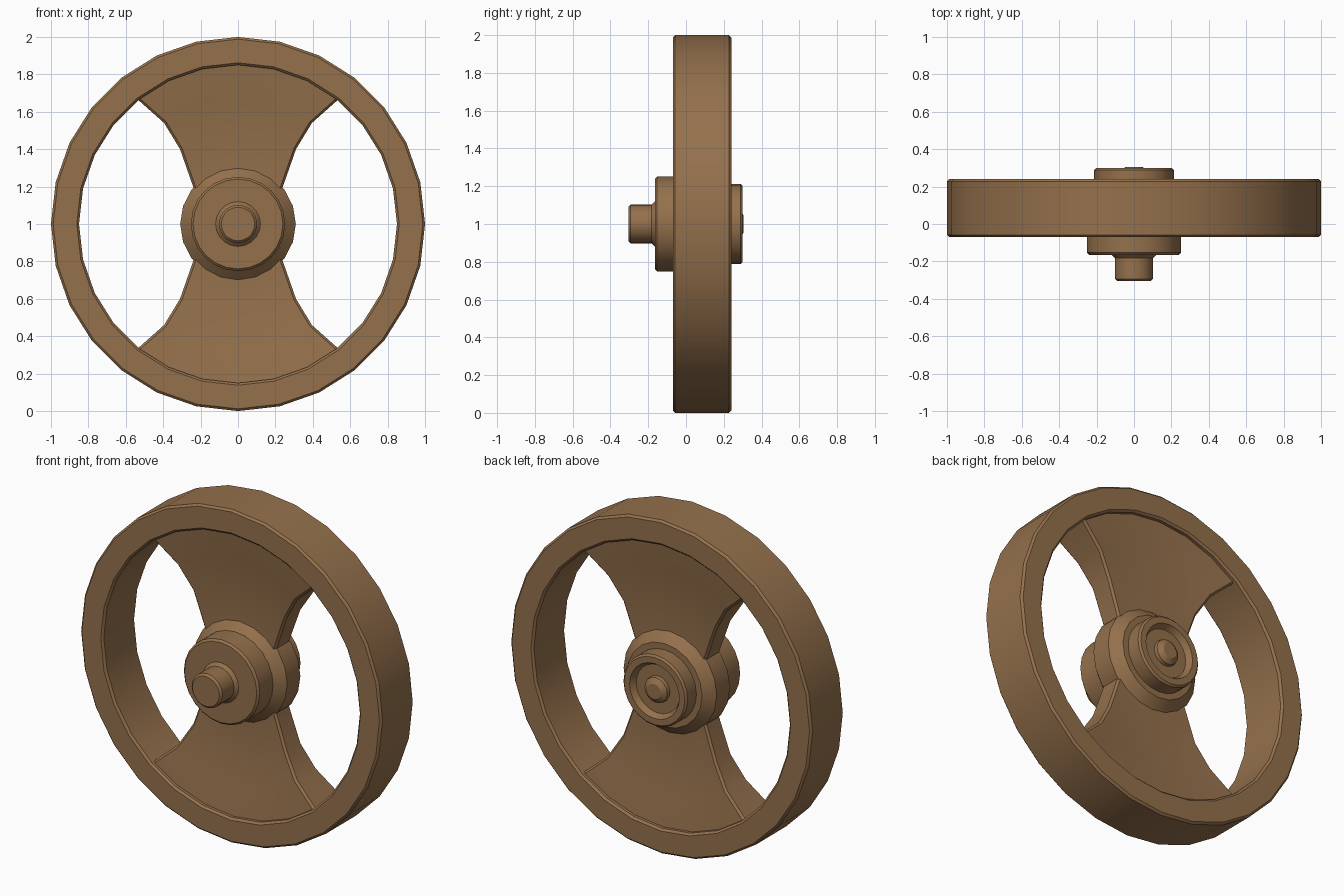
import bpy, bmesh, math

if "Cube" in bpy.data.objects:
    bpy.data.objects.remove(bpy.data.objects["Cube"])

MID = 0.085          # middle of the rim along the axle (y)
CZ = 1.0             # axle height

brown = bpy.data.materials.new("warm brown")
brown.diffuse_color = (0.30, 0.165, 0.073, 1)
brown.use_nodes = True
brown.node_tree.nodes["Principled BSDF"].inputs["Base Color"].default_value = brown.diffuse_color


def finish(name, bm, bevel=0.0):
    bmesh.ops.recalc_face_normals(bm, faces=bm.faces)
    me = bpy.data.meshes.new(name)
    bm.to_mesh(me)
    bm.free()
    me.materials.append(brown)
    ob = bpy.data.objects.new(name, me)
    bpy.context.collection.objects.link(ob)
    bpy.ops.object.select_all(action='DESELECT')
    ob.select_set(True)
    bpy.context.view_layer.objects.active = ob
    bpy.ops.object.shade_smooth_by_angle(angle=math.radians(32))
    if bevel:
        mod = ob.modifiers.new("soft edges", 'BEVEL')
        mod.width = bevel
        mod.segments = 1
        mod.limit_method = 'ANGLE'
        mod.angle_limit = math.radians(45)
    return ob


def lathe(name, profile, sides, closed=False):
    """Turn (radius, y) points around the axle; radius 0 makes a centre point."""
    bm = bmesh.new()
    rings = []
    for r, y in profile:
        if r == 0:
            rings.append([bm.verts.new((0, y, CZ))] * sides)
        else:
            rings.append([bm.verts.new((r * math.sin(2 * math.pi * i / sides), y,
                                        CZ + r * math.cos(2 * math.pi * i / sides)))
                          for i in range(sides)])
    pairs = list(zip(rings, rings[1:]))
    if closed:
        pairs.append((rings[-1], rings[0]))
    for a, b in pairs:
        for i in range(sides):
            j = (i + 1) % sides
            quad = list(dict.fromkeys((a[i], a[j], b[j], b[i])))
            bm.faces.new(quad)
    return finish(name, bm)


# Outer rim with small chamfers
f, k, c = -0.07, 0.24, 0.012
lathe("rim", [(1 - c, f), (1, f + c), (1, k - c), (1 - c, k),
              (0.85 + c, k), (0.85, k - c), (0.85, f + c), (0.85 + c, f)], 28, closed=True)

# Wide hub body, sloped at both ends
lathe("hub_body", [(0, -0.03), (0.25, -0.03), (0.309, 0.025), (0.309, 0.15),
                   (0.25, 0.205), (0, 0.205)], 20)

# Front collar and axle stub with a flared foot
lathe("front_collar", [(0, -0.165), (0.24, -0.165), (0.252, -0.153),
                       (0.252, 0.02), (0, 0.02)], 24)
lathe("axle_stub", [(0, -0.305), (0.09, -0.305), (0.102, -0.293), (0.102, -0.183),
                    (0.122, -0.163), (0, -0.163)], 20)

# Back cap with a shallow dish, and the rounded boss inside it
lathe("back_cap", [(0, 0.17), (0.213, 0.17), (0.213, 0.288), (0.202, 0.299),
                   (0.165, 0.299), (0.145, 0.265), (0, 0.265)], 24)
lathe("back_boss", [(0.08, 0.26), (0.075, 0.285), (0.045, 0.305), (0, 0.305)], 16)

# Two flared spokes: (half width, height above axle, half thickness) per row
ROWS = [(0.21, 0.10, 0.07), (0.24, 0.20, 0.07), (0.31, 0.40, 0.075),
        (0.395, 0.54, 0.10), (0.53, 0.66, 0.125), (0.56, 0.69, 0.13)]
N = 8
for name, sign in (("upper_spoke", 1), ("lower_spoke", -1)):
    bm = bmesh.new()
    sheets = []
    for side in (-1, 1):
        sheet = []
        for w, h, t in ROWS:
            half = math.atan2(w, h)
            R = math.hypot(w, h)
            angles = [half * (2 * i / N - 1) for i in range(N + 1)]
            sheet.append([bm.verts.new((R * math.sin(a), MID + side * t,
                                        CZ + sign * R * math.cos(a))) for a in angles])
        sheets.append(sheet)
        for a, b in zip(sheet, sheet[1:]):
            for i in range(N):
                bm.faces.new((a[i], a[i + 1], b[i + 1], b[i]))
    front, back = sheets
    for col in (0, N):                       # curved sides
        for r in range(len(ROWS) - 1):
            bm.faces.new((front[r][col], front[r + 1][col],
                          back[r + 1][col], back[r][col]))
    for r in (0, len(ROWS) - 1):             # hidden ends
        for i in range(N):
            bm.faces.new((front[r][i], front[r][i + 1], back[r][i + 1], back[r][i]))
    finish(name, bm, bevel=0.012)
